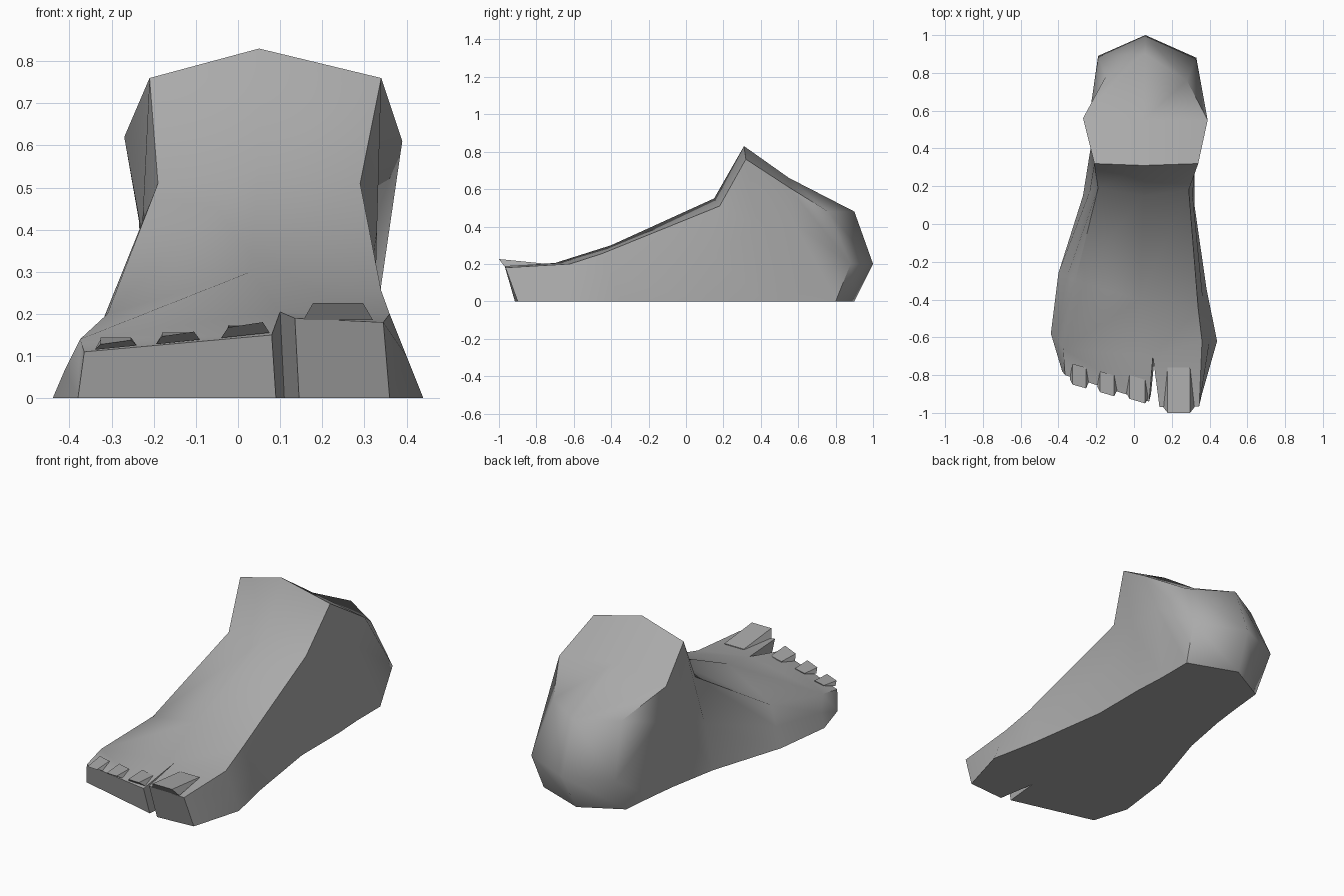
import bpy, bmesh, math

if "Cube" in bpy.data.objects:
    bpy.data.objects.remove(bpy.data.objects["Cube"])

skin = bpy.data.materials.new("clay_grey")
skin.diffuse_color = (0.4, 0.4, 0.4, 1)
skin.use_nodes = True
skin.node_tree.nodes["Principled BSDF"].inputs["Base Color"].default_value = skin.diffuse_color


def make_object(name, bm, angle):
    bmesh.ops.recalc_face_normals(bm, faces=bm.faces[:])
    mesh = bpy.data.meshes.new(name)
    bm.to_mesh(mesh)
    bm.free()
    mesh.materials.append(skin)
    obj = bpy.data.objects.new(name, mesh)
    bpy.context.collection.objects.link(obj)
    bpy.ops.object.select_all(action='DESELECT')
    obj.select_set(True)
    bpy.context.view_layer.objects.active = obj
    bpy.ops.object.shade_smooth_by_angle(angle=math.radians(angle))
    return obj


# Foot cross-sections from the ball to the heel:
# left sole, left side, left crease, centre ridge, right crease, right side, right sole
sections = [
    [(-.44, -.58, 0), (-.41, -.60, .07), (-.375, -.66, .14), (.10, -.70, .205),
     (.36, -.62, .20), (.40, -.62, .10), (.44, -.62, 0)],
    [(-.40, -.26, 0), (-.355, -.28, .10), (-.31, -.30, .20), (.03, -.40, .30),
     (.34, -.45, .255), (.365, -.40, .13), (.385, -.35, 0)],
    [(-.27, .15, 0), (-.235, .17, .25), (-.19, .19, .51), (.05, .15, .55),
     (.29, .18, .51), (.31, .15, .25), (.32, .10, 0)],
    [(-.22, .42, 0), (-.23, .40, .40), (-.21, .32, .76), (.05, .31, .83),
     (.34, .32, .76), (.33, .38, .40), (.32, .42, 0)],
    [(-.20, .58, 0), (-.235, .58, .42), (-.27, .56, .62), (.05, .55, .66),
     (.39, .55, .61), (.325, .58, .42), (.31, .60, 0)],
    [(-.18, .78, 0), (-.19, .89, .20), (-.15, .78, .48), (.06, .90, .48),
     (.28, .76, .48), (.33, .88, .20), (.31, .80, 0)],
]

bm = bmesh.new()
rows = [[bm.verts.new(p) for p in s] for s in sections]
for a, b in zip(rows, rows[1:]):
    for i in range(6):
        bm.faces.new((a[i], a[i + 1], b[i + 1], b[i]))

# Rounded heel back
heel = [bm.verts.new(p) for p in ((.06, 1, .20), (.04, .90, 0))]
e = rows[-1]
bm.faces.new((e[1], e[2], e[3], heel[0]))
bm.faces.new((heel[0], e[3], e[4], e[5]))
bm.faces.new((e[0], e[1], heel[0], heel[1]))
bm.faces.new((heel[1], heel[0], e[5], e[6]))

# Toe block and big toe, split by a notch (top and bottom corner of each)
tops = [bm.verts.new(p) for p in
        ((-.365, -.80, .11), (.08, -.94, .15), (.135, -.97, .19), (.345, -.965, .18))]
bots = [bm.verts.new(p) for p in
        ((-.38, -.78, 0), (.09, -.90, 0), (.145, -.915, 0), (.36, -.90, 0))]
f = rows[0]
notch = bm.verts.new((.11, -.70, 0))
bm.faces.new((f[2], f[3], tops[1], tops[0]))
bm.faces.new((f[3], f[4], tops[3], tops[2]))
bm.faces.new((tops[0], tops[1], bots[1], bots[0]))
bm.faces.new((tops[2], tops[3], bots[3], bots[2]))
bm.faces.new((f[3], tops[1], bots[1], notch))
bm.faces.new((f[3], tops[2], bots[2], notch))
bm.faces.new((f[0], f[1], f[2], tops[0], bots[0]))
bm.faces.new((f[6], f[5], f[4], tops[3], bots[3]))

# Flat sole
outline = ([r[0] for r in rows] + [heel[1]] + [r[6] for r in reversed(rows)]
           + [bots[3], bots[2], notch, bots[1], bots[0]])
bm.faces.new(outline)
make_object("foot", bm, 62)


# Toenails: wedges lifting away from the toe towards the front
def nail(name, x0, x1, back, front, slant, z_back, z_low, z_high):
    d = (x1 - x0) * .14
    bm = bmesh.new()
    low = [(x0, front + .03, z_low), (x1, front + .03 - slant, z_low + slant * .5),
           (x1 - d, back - slant, z_back), (x0 + d, back, z_back)]
    high = [(x0 + d, front, z_high), (x1 - d, front - slant, z_high + slant * .5),
            (x1 - d, back - slant, z_back + .004), (x0 + d, back, z_back + .004)]
    lo = [bm.verts.new(p) for p in low]
    hi = [bm.verts.new(p) for p in high]
    bm.faces.new(lo)
    bm.faces.new(hi)
    for i in range(4):
        j = (i + 1) % 4
        bm.faces.new((lo[i], lo[j], hi[j], hi[i]))
    make_object(name, bm, 30)


nail("small_nail_1", -.34, -.24, -.74, -.85, .02, .14, .115, .128)
nail("small_nail_2", -.195, -.09, -.78, -.89, .022, .152, .128, .147)
nail("small_nail_3", -.04, .075, -.80, -.925, .025, .168, .143, .168)
nail("big_nail", .155, .32, -.76, -1.0, 0, .198, .186, .226)
